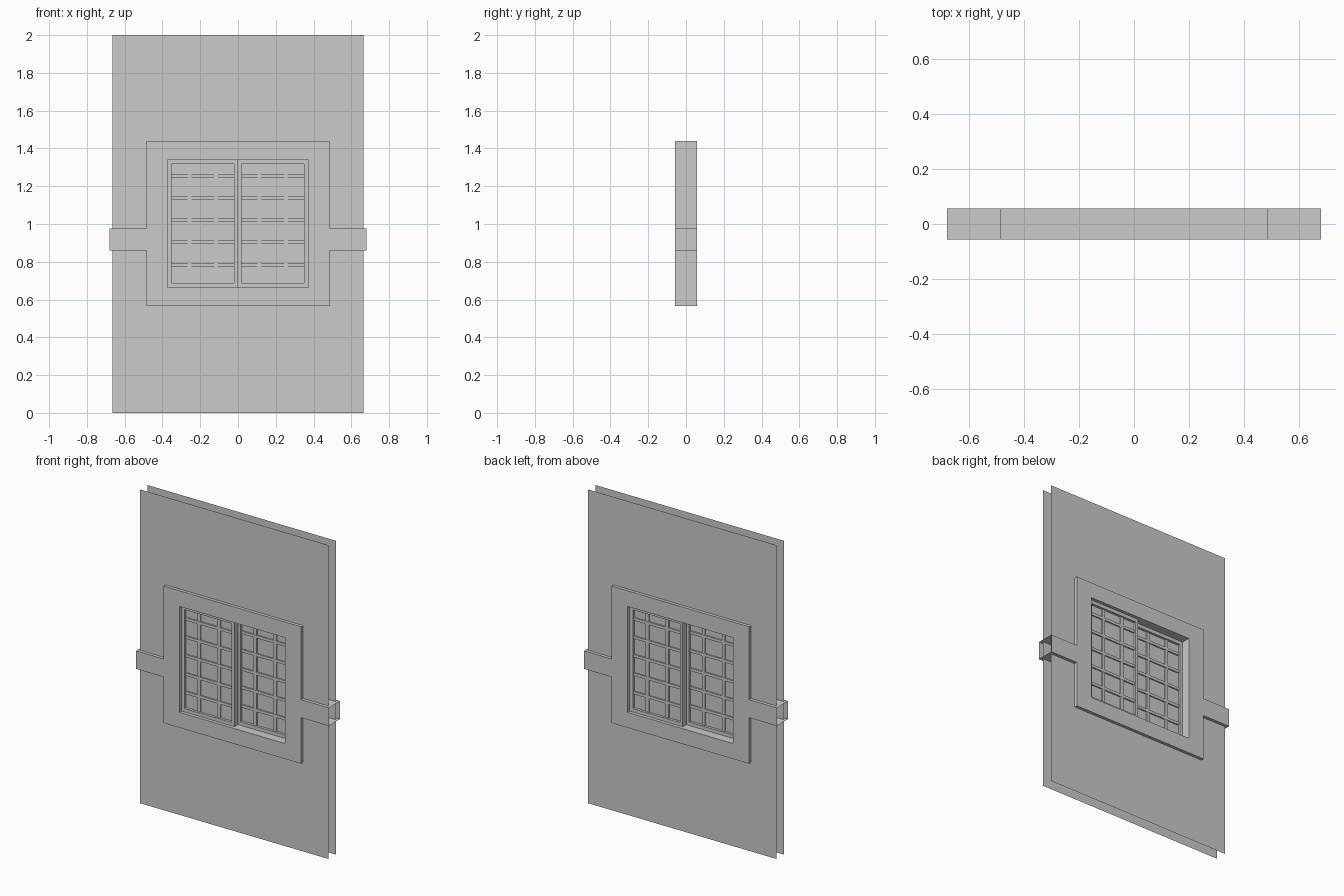
import bpy, bmesh

if "Cube" in bpy.data.objects:
    bpy.data.objects.remove(bpy.data.objects["Cube"])

WALL_X, WALL_Y = 0.665, 0.037
FRAME_X, FRAME_Y = 0.485, 0.057
ARM_X, ARM_Z = 0.68, (0.86, 0.975)
OPEN_X, OPEN_Z = 0.372, (0.665, 1.34)


def finish(bm, name):
    mesh = bpy.data.meshes.new(name)
    bm.to_mesh(mesh)
    bm.free()
    ob = bpy.data.objects.new(name, mesh)
    bpy.context.collection.objects.link(ob)
    return ob


def cells(bm, xs, zs, y, keep, flip=False):
    """Flat sheet in the xz plane, made of the grid cells accepted by keep(x, z)."""
    verts = {}

    def v(x, z):
        if (x, z) not in verts:
            verts[x, z] = bm.verts.new((x, y, z))
        return verts[x, z]

    for x0, x1 in zip(xs, xs[1:]):
        for z0, z1 in zip(zs, zs[1:]):
            if keep((x0 + x1) / 2, (z0 + z1) / 2):
                loop = [v(x0, z0), v(x1, z0), v(x1, z1), v(x0, z1)]
                bm.faces.new(loop[::-1] if flip else loop)


def prism(name, xs, zs, y0, y1, keep, open_x=None):
    """Sheet at y0 and y1 joined by side walls, left open at |x| = open_x."""
    bm = bmesh.new()
    cells(bm, xs, zs, y0, keep)
    rim = [e for e in bm.edges if e.is_boundary and not
           (open_x and all(abs(abs(v.co.x) - open_x) < 1e-4 for v in e.verts))]
    out = bmesh.ops.extrude_edge_only(bm, edges=rim)["geom"]
    for g in out:
        if isinstance(g, bmesh.types.BMVert):
            g.co.y = y1
    cells(bm, xs, zs, y1, keep, flip=True)
    bmesh.ops.remove_doubles(bm, verts=bm.verts, dist=1e-5)
    bmesh.ops.recalc_face_normals(bm, faces=bm.faces)
    return finish(bm, name)


def in_opening(x, z):
    return abs(x) < OPEN_X and OPEN_Z[0] < z < OPEN_Z[1]


# Thin wall sheets, front and back, cut out for the window
for name, y in (("front_wall_sheet", -WALL_Y), ("back_wall_sheet", WALL_Y)):
    bm = bmesh.new()
    cells(bm, [-WALL_X, -OPEN_X, OPEN_X, WALL_X], [0, *OPEN_Z, 2], y,
          lambda x, z: not in_opening(x, z), flip=y > 0)
    finish(bm, name)

# Window surround with open-ended side arms wrapping the wall edges
prism("window_surround",
      [-ARM_X, -FRAME_X, -OPEN_X, OPEN_X, FRAME_X, ARM_X],
      [0.567, OPEN_Z[0], *ARM_Z, OPEN_Z[1], 1.44],
      -FRAME_Y, FRAME_Y,
      lambda x, z: not in_opening(x, z) and (abs(x) < FRAME_X or ARM_Z[0] < z < ARM_Z[1]),
      open_x=ARM_X)


def bar(bm, x0, x1, z0, z1, y, depth):
    geom = bmesh.ops.create_cube(bm, size=1)["verts"]
    bmesh.ops.scale(bm, verts=geom, vec=(x1 - x0, depth, z1 - z0))
    bmesh.ops.translate(bm, verts=geom, vec=((x0 + x1) / 2, y, (z0 + z1) / 2))


def sash(side, x0, x1, y):
    """Sliding sash: rim, pane and lattice bars."""
    ix0, ix1, iz0, iz1 = x0 + 0.02, x1 - 0.022, 0.687, 1.317
    mid = (ix0 + ix1) / 2
    prism(side + "_sash_rim", [x0, ix0, ix1, x1], [OPEN_Z[0], iz0, iz1, OPEN_Z[1]],
          y - 0.018, y + 0.018,
          lambda x, z: not (ix0 < x < ix1 and iz0 < z < iz1))
    # Pane
    bm = bmesh.new()
    bar(bm, ix0, ix1, iz0, iz1, y, 0.004)
    finish(bm, side + "_pane")
    # Lattice
    bm = bmesh.new()
    for dx in (-0.07, 0.07):
        bar(bm, mid + dx - 0.011, mid + dx + 0.011, iz0, iz1, y, 0.018)
    for i in range(5):
        z = 0.785 + 0.1175 * i
        bar(bm, ix0, ix1, z - 0.009, z + 0.009, y, 0.02)
    finish(bm, side + "_lattice")


# Two sashes on staggered tracks
sash("left", -OPEN_X, 0.0, -0.018)
sash("right", -0.002, OPEN_X, 0.018)
